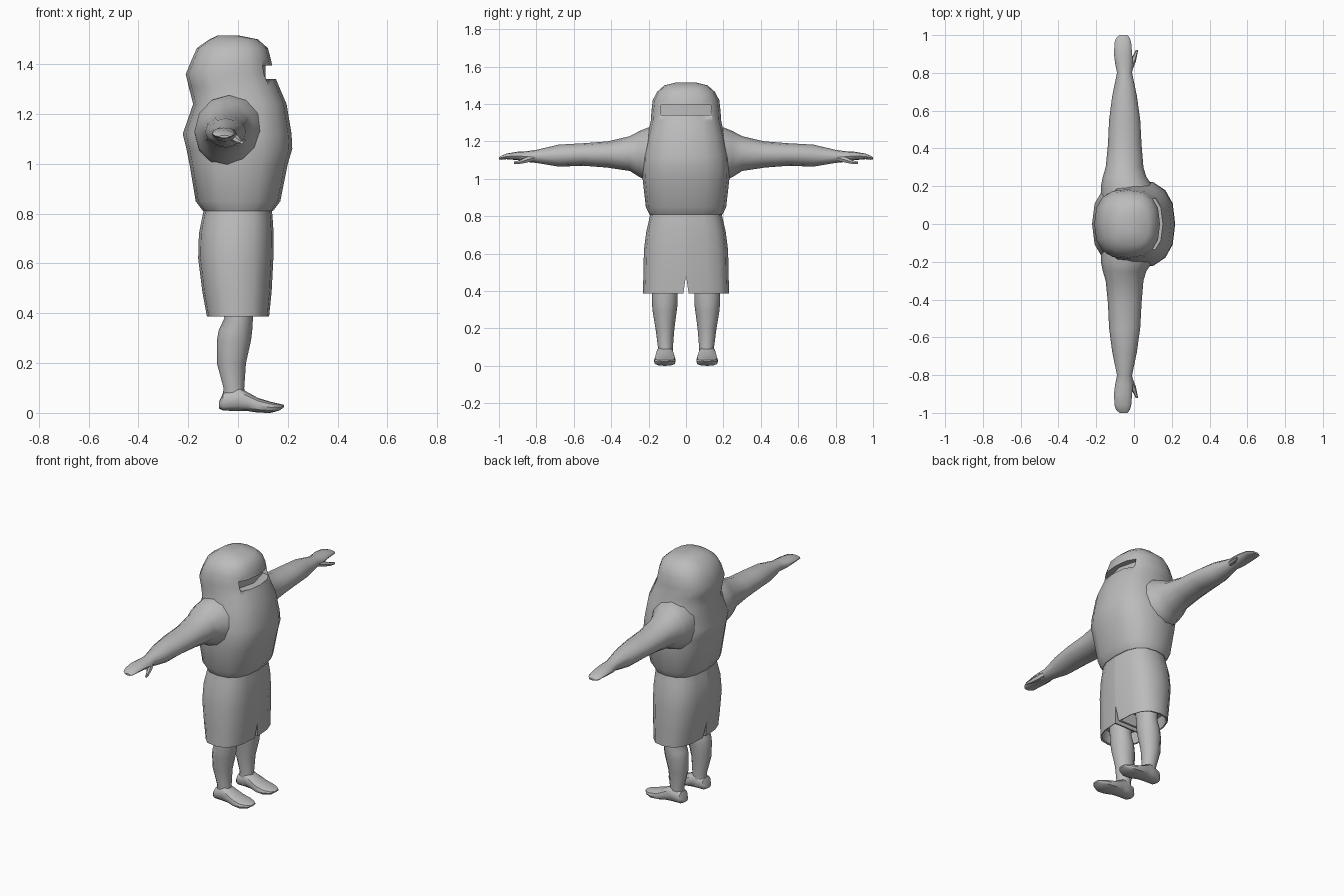
import bpy, bmesh, math

grey = bpy.data.materials.new("plain grey")
grey.diffuse_color = (0.5, 0.5, 0.5, 1)


def sgn_pow(v, p):
    return math.copysign(abs(v) ** p, v)


def oval(u0, u1, v0, v1, sides, n):
    """Rounded-box outline between two extents on each axis."""
    pts = []
    for i in range(sides):
        a = 2 * math.pi * i / sides
        pts.append(((u0 + u1) / 2 + (u1 - u0) / 2 * sgn_pow(math.cos(a), 2 / n),
                    (v0 + v1) / 2 + (v1 - v0) / 2 * sgn_pow(math.sin(a), 2 / n)))
    return pts


def loft(name, rings, mirror=False, angle=40):
    """Skin a list of equal-length rings of 3D points and cap both ends."""
    bm = bmesh.new()
    loops = [[bm.verts.new(p) for p in r] for r in rings]
    k = len(loops[0])
    for a, b in zip(loops, loops[1:]):
        for i in range(k):
            j = (i + 1) % k
            bm.faces.new((a[i], a[j], b[j], b[i]))
    bm.faces.new(loops[0])
    bm.faces.new(loops[-1])
    if mirror:
        geom = bm.verts[:] + bm.edges[:] + bm.faces[:]
        copy = bmesh.ops.duplicate(bm, geom=geom)["geom"]
        for v in copy:
            if isinstance(v, bmesh.types.BMVert):
                v.co.y = -v.co.y
    bmesh.ops.recalc_face_normals(bm, faces=bm.faces[:])
    me = bpy.data.meshes.new(name)
    bm.to_mesh(me)
    bm.free()
    ob = bpy.data.objects.new(name, me)
    bpy.context.collection.objects.link(ob)
    me.materials.append(grey)
    bpy.ops.object.select_all(action='DESELECT')
    ob.select_set(True)
    bpy.context.view_layer.objects.active = ob
    bpy.ops.object.shade_smooth_by_angle(angle=math.radians(angle))
    return ob


def along_z(rows, sides, n):
    # row: z, x back, x front, y inner, y outer
    return [[(x, y, z) for x, y in oval(x0, x1, y0, y1, sides, n)] for z, x0, x1, y0, y1 in rows]


def along_y(rows, sides, n=2):
    # row: y, x back, x front, z low, z high
    return [[(x, y, z) for x, z in oval(x0, x1, z0, z1, sides, n)] for y, x0, x1, z0, z1 in rows]


# Hooded torso: z, x back, x front, half width
body = [(0.81, -0.14, 0.14, 0.195), (0.85, -0.17, 0.17, 0.215), (1.0, -0.195, 0.2, 0.232),
        (1.06, -0.207, 0.218, 0.235), (1.12, -0.222, 0.215, 0.232), (1.24, -0.18, 0.195, 0.205),
        (1.31, -0.198, 0.165, 0.188), (1.36, -0.21, 0.145, 0.185), (1.42, -0.185, 0.132, 0.178),
        (1.465, -0.165, 0.12, 0.155), (1.5, -0.115, 0.08, 0.115), (1.516, -0.08, 0.0, 0.05)]
torso = loft("hooded_torso", along_z([(z, a, b, -w, w) for z, a, b, w in body], 16, 2.5))

# Eye slot cut into the front of the hood
slot = [(x, y) for x, y in [(0.075, -0.135), (0.3, -0.135), (0.3, 0.135), (0.075, 0.135), (0.11, 0)]]
cutter = loft("slot_cutter", [[(x, y, z) for x, y in slot] for z in (1.34, 1.395)])
cutter.hide_render = True
cutter.hide_viewport = True
cut = torso.modifiers.new("eye slot", 'BOOLEAN')
cut.operation = 'DIFFERENCE'
cut.solver = 'EXACT'
cut.object = cutter
torso.modifiers.move(len(torso.modifiers) - 1, 0)

# Arms with mitten hands
arm = [(0.14, -0.175, 0.12, 0.97, 1.28), (0.2, -0.175, 0.1, 0.985, 1.275), (0.25, -0.165, 0.065, 1.01, 1.255),
       (0.3, -0.15, 0.05, 1.042, 1.228), (0.42, -0.138, 0.04, 1.06, 1.2), (0.55, -0.132, 0.033, 1.07, 1.19),
       (0.68, -0.115, 0.015, 1.065, 1.183), (0.8, -0.09, -0.01, 1.085, 1.155),
       (0.85, -0.1, -0.005, 1.09, 1.148), (0.9, -0.106, -0.01, 1.1, 1.145),
       (0.96, -0.103, -0.015, 1.105, 1.135), (0.985, -0.095, -0.022, 1.102, 1.125), (1.0, -0.075, -0.035, 1.104, 1.115)]
loft("arms", along_y(arm, 12), True)

# Thumbs
thumb = [(0.81, -0.04, -0.01, 1.095, 1.13), (0.86, -0.025, 0.01, 1.083, 1.115),
         (0.89, -0.006, 0.016, 1.078, 1.1), (0.92, 0.008, 0.022, 1.078, 1.093)]
loft("thumbs", along_y(thumb, 6), True)

# Shorts: each half is a D-shaped tube with an inner seam and a hollow hem
shorts = [(0.46, -0.11, 0.11, 0.03, 0.21), (0.39, -0.118, 0.118, 0.025, 0.218),
          (0.388, -0.125, 0.125, 0.014, 0.23), (0.485, -0.143, 0.135, 0, 0.228),
          (0.62, -0.16, 0.142, 0, 0.225), (0.72, -0.157, 0.143, 0, 0.212),
          (0.77, -0.147, 0.14, 0, 0.2), (0.815, -0.138, 0.136, 0, 0.19)]
rings = []
for z, x0, x1, y0, y1 in shorts:
    half = [(x, y0 + (y1 - y0) * y) for x, y in oval(x0, x1, -1, 1, 16, 2.6)[:9]]
    half += [(x0 + (x1 - x0) * t, y0) for t in (0.25, 0.5, 0.75)]
    rings.append([(x, y, z) for x, y in half])
loft("shorts", rings, True)

# Lower legs
leg = [(0.03, -0.065, 0.03, 0.07, 0.15), (0.1, -0.058, 0.025, 0.07, 0.15), (0.2, -0.085, 0.032, 0.062, 0.163),
       (0.29, -0.085, 0.052, 0.05, 0.178), (0.33, -0.078, 0.057, 0.045, 0.182),
       (0.38, -0.055, 0.06, 0.045, 0.182), (0.47, -0.06, 0.065, 0.045, 0.185)]
loft("lower_legs", along_z(leg, 12, 2), True)

# Feet: x, half width, bottom, top
foot = [(-0.076, 0.025, 0.015, 0.045), (-0.06, 0.042, 0.006, 0.08), (0.0, 0.047, 0.005, 0.105),
        (0.035, 0.052, 0.005, 0.085), (0.08, 0.058, 0.003, 0.06), (0.13, 0.058, 0.002, 0.045),
        (0.165, 0.042, 0.006, 0.037), (0.185, 0.02, 0.02, 0.032)]
loft("feet", [[(x, y, z) for y, z in oval(0.113 - w, 0.113 + w, z0 - (0.005 if z0 < 0.005 else 0) + 0.003, z1, 12, 2.6)]
              for x, w, z0, z1 in foot], True)
